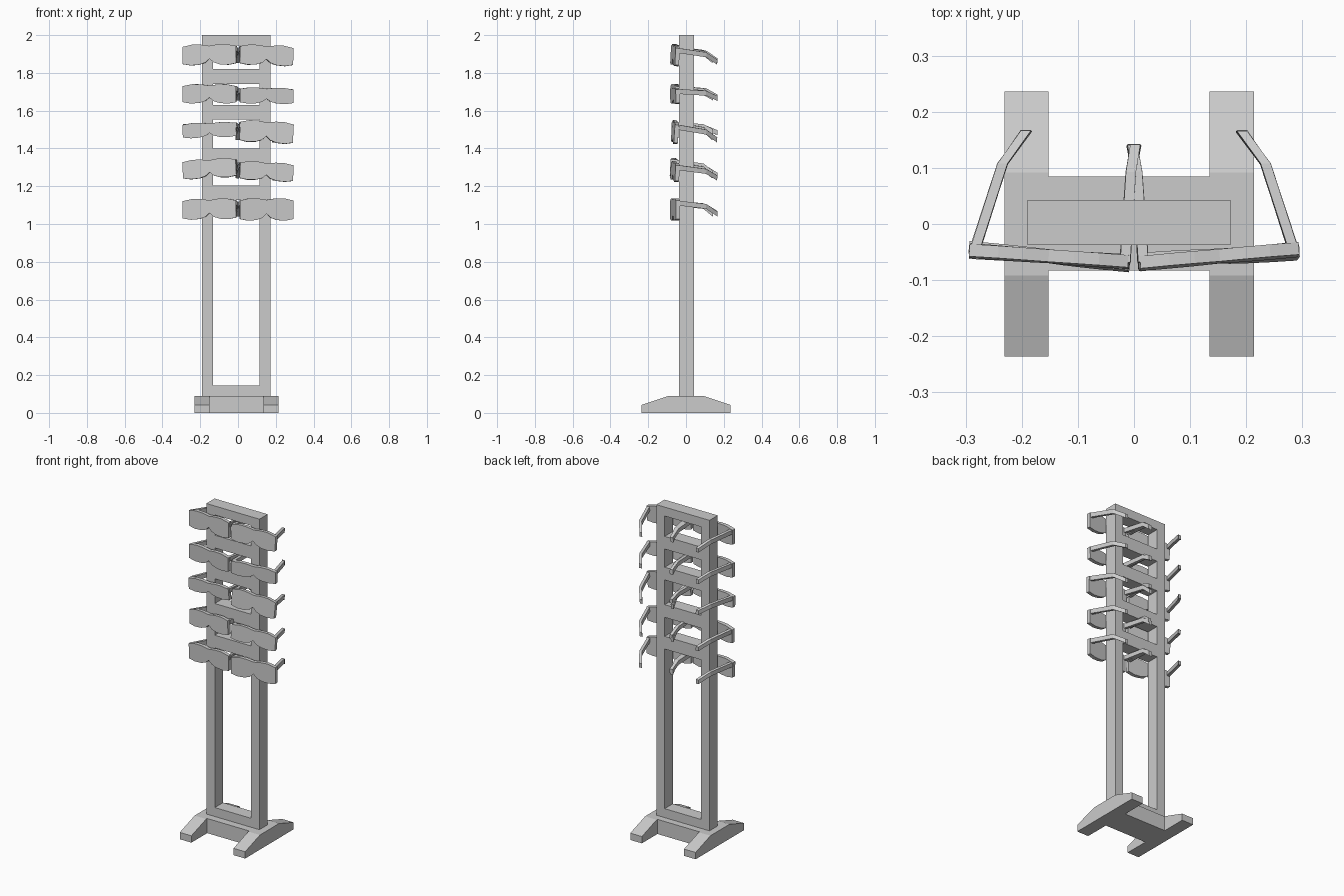
import bpy, bmesh
from math import radians
from mathutils import Matrix, Vector

if "Cube" in bpy.data.objects:
    bpy.data.objects.remove(bpy.data.objects["Cube"])


def new_object(name, bm):
    bmesh.ops.recalc_face_normals(bm, faces=bm.faces)
    me = bpy.data.meshes.new(name)
    bm.to_mesh(me)
    bm.free()
    ob = bpy.data.objects.new(name, me)
    bpy.context.collection.objects.link(ob)
    return ob


def box(name, x0, x1, y0, y1, z0, z1):
    bm = bmesh.new()
    bmesh.ops.create_cube(bm, size=1)
    for v in bm.verts:
        v.co = Vector(((x0 + x1) / 2 + v.co.x * (x1 - x0),
                       (y0 + y1) / 2 + v.co.y * (y1 - y0),
                       (z0 + z1) / 2 + v.co.z * (z1 - z0)))
    return new_object(name, bm)


def loft(bm, rings):
    """Closed solid through equal-length rings of points."""
    vs = [[bm.verts.new(p) for p in r] for r in rings]
    n = len(vs[0])
    for a, b in zip(vs, vs[1:]):
        for i in range(n):
            bm.faces.new((a[i], a[(i + 1) % n], b[(i + 1) % n], b[i]))
    bm.faces.new(vs[0])
    bm.faces.new(vs[-1])
    return [v for r in vs for v in r]


# Upright frame: posts, top rail, shelf bars, bottom rail
Y0, Y1 = -0.037, 0.043
box("left_post", -0.19, -0.132, Y0, Y1, 0.09, 2.0)
box("right_post", 0.115, 0.172, Y0, Y1, 0.09, 2.0)
for name, z0, z1 in [("top_rail", 1.945, 2.0), ("bottom_rail", 0.09, 0.145)]:
    box(name, -0.132, 0.115, Y0, Y1, z0, z1)
for i, z in enumerate((1.82, 1.63, 1.40, 1.205)):
    box(f"shelf_bar_{i + 1}", -0.132, 0.115, Y0, Y1, z - 0.078, z)

# Base: centre block and two sloped feet
box("base_block", -0.152, 0.135, -0.083, 0.085, 0.0, 0.09)
foot = [(-0.236, 0), (0.236, 0), (0.236, 0.042), (0.092, 0.09), (-0.092, 0.09), (-0.236, 0.042)]
for name, x0, x1 in (("left_foot", -0.231, -0.152), ("right_foot", 0.135, 0.214)):
    bm = bmesh.new()
    loft(bm, [[(x, y, z) for y, z in foot] for x in (x0, x1)])
    new_object(name, bm)

# Eyewear front outline (x, z), half; the nose notch is at the centre
HALF = [(0.0, 0.046), (0.045, 0.053), (0.09, 0.054), (0.142, 0.043), (0.142, -0.048),
        (0.10, -0.056), (0.055, -0.053), (0.022, -0.042), (0.0, -0.022)]
OUTLINE = HALF + [(-x, z) for x, z in HALF[-2:0:-1]]
# Arm paths (x, y, z) for a left-hand pair, outer then inner
ARMS = [[(-0.129, 0.02, 0.03), (-0.083, 0.165, 0.014), (-0.042, 0.225, -0.024)],
        [(0.136, -0.012, 0.03), (0.146, 0.15, 0.014), (0.153, 0.2, -0.024)]]


def glasses(name, side, cz, height, yaw, roll, tilt):
    bm = bmesh.new()
    front = loft(bm, [[(x, y, z * height) for x, z in OUTLINE] for y in (-0.011, 0.011)])
    bmesh.ops.rotate(bm, verts=front, cent=(0, 0, 0), matrix=Matrix.Rotation(radians(-yaw), 3, 'Z'))
    for arm in ARMS:
        w, h = 0.009, 0.013
        loft(bm, [[(x + a * w, y, z * height + b * h)
                   for a, b in ((-1, -1), (1, -1), (1, 1), (-1, 1))] for x, y, z in arm])
    m = (Matrix.Translation((side * 0.151, -0.058, cz))
         @ Matrix.Rotation(radians(roll), 4, 'Y')
         @ Matrix.Rotation(radians(tilt), 4, 'X')
         @ Matrix.Diagonal((-side, 1, 1, 1)))
    bmesh.ops.transform(bm, matrix=m, verts=bm.verts)
    new_object(name, bm)


# (height z, vertical scale, yaw, roll, tilt) for each row
LEFT = [(1.897, 1.0, 4, -1, -2), (1.69, 0.93, 5, 0, 1), (1.498, 0.73, 3, -2, 1),
        (1.294, 0.93, 6, -3, -3), (1.08, 1.0, 4, -1, 0)]
RIGHT = [(1.894, 0.98, 5, 2, -3), (1.68, 0.78, 6, 1, 1), (1.488, 1.05, 3, 3, -4),
         (1.279, 0.9, 5, 3, -3), (1.078, 1.08, 6, 0, 0)]
for side, rows, label in ((-1, LEFT, "left"), (1, RIGHT, "right")):
    for i, row in enumerate(rows):
        glasses(f"{label}_glasses_{i + 1}", side, *row)
